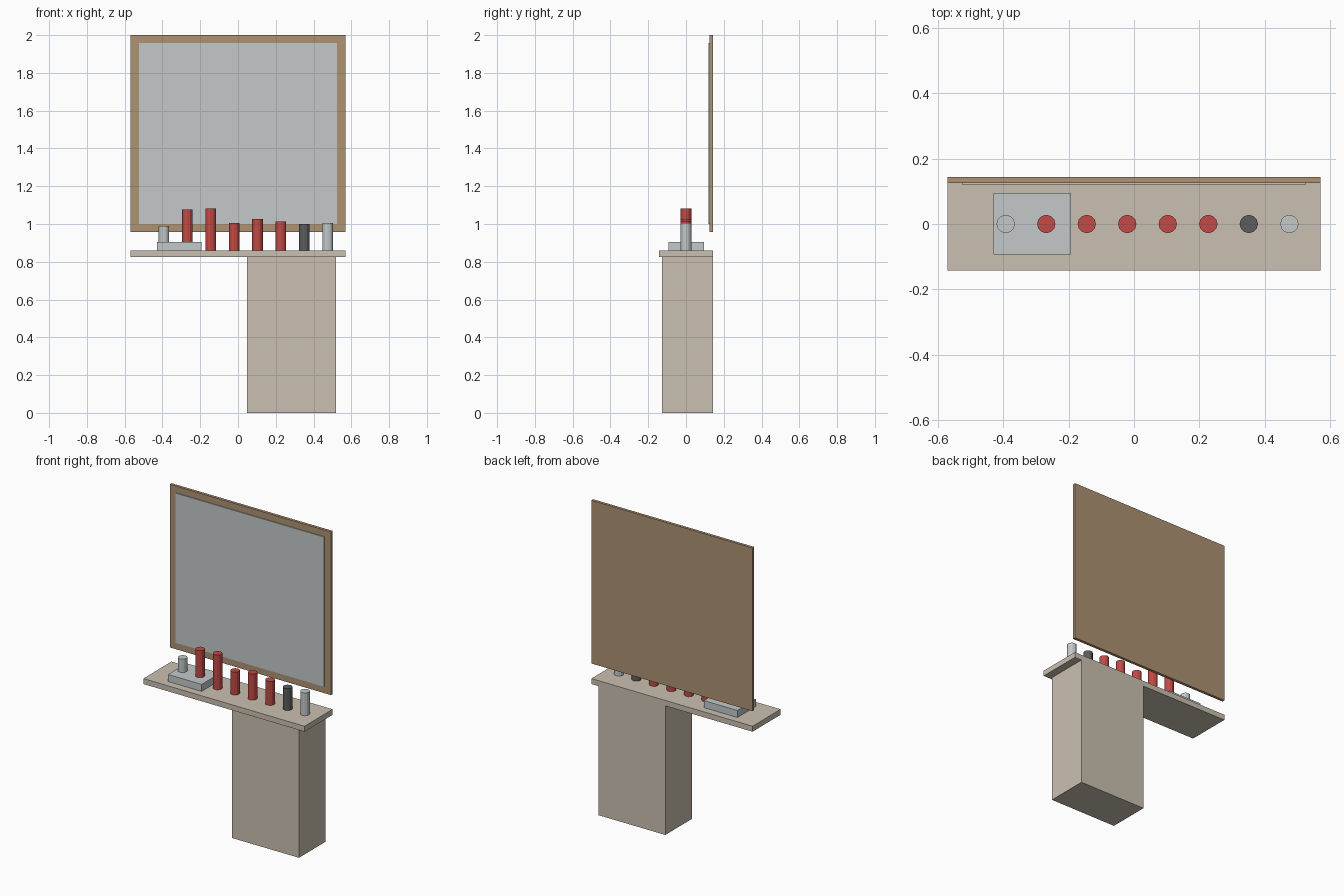
import bpy

cube = bpy.data.objects.get("Cube")
if cube:
    bpy.data.objects.remove(cube, do_unlink=True)


def material(name, r, g, b):
    """Flat colour from 0-255 display values, stored as linear."""
    colour = [((c / 255 + 0.055) / 1.055) ** 2.4 for c in (r, g, b)] + [1]
    mat = bpy.data.materials.new(name)
    mat.use_nodes = True
    mat.diffuse_color = colour
    mat.node_tree.nodes["Principled BSDF"].inputs["Base Color"].default_value = colour
    return mat


stone = material("beige stone", 202, 192, 177)
wood = material("brown wood", 173, 146, 114)
silver = material("pale silver", 196, 201, 202)
red = material("red", 193, 74, 69)
charcoal = material("charcoal", 92, 92, 94)


def box(name, mat, x, y, z):
    """Box spanning the given (low, high) ranges."""
    spans = (x, y, z)
    bpy.ops.mesh.primitive_cube_add(size=1, location=[(a + b) / 2 for a, b in spans])
    ob = bpy.context.object
    ob.name = name
    ob.scale = [b - a for a, b in spans]
    bpy.ops.object.transform_apply(location=False, rotation=False, scale=True)
    ob.data.materials.append(mat)
    return ob


def bottle(name, mat, x, bottom, top):
    bpy.ops.mesh.primitive_cylinder_add(vertices=12, radius=0.028, depth=top - bottom,
                                        location=(x, 0, (bottom + top) / 2))
    ob = bpy.context.object
    ob.name = name
    ob.data.materials.append(mat)


# Pedestal and shelf
shelf_bottom, shelf_top, tray_top = 0.825, 0.86, 0.905
box("pedestal", stone, (0.047, 0.52), (-0.127, 0.142), (0, shelf_bottom))
box("shelf", stone, (-0.57, 0.57), (-0.142, 0.142), (shelf_bottom, shelf_top))

# Framed mirror above the shelf
box("mirror_frame", wood, (-0.57, 0.57), (0.125, 0.143), (0.957, 2))
box("mirror_glass", silver, (-0.525, 0.525), (0.12, 0.125), (1.0, 1.957))

# Tray and row of bottles, the first two standing on the tray
box("tray", silver, (-0.43, -0.192), (-0.093, 0.094), (shelf_top, tray_top))
row = [(silver, 0.99), (red, 1.077), (red, 1.082), (red, 1.006),
       (red, 1.027), (red, 1.013), (charcoal, 1.0), (silver, 1.006)]
for i, (mat, top) in enumerate(row):
    base = tray_top if i < 2 else shelf_top
    bottle(f"bottle_{i + 1}", mat, -0.392 + i * 0.1238, base, top)
